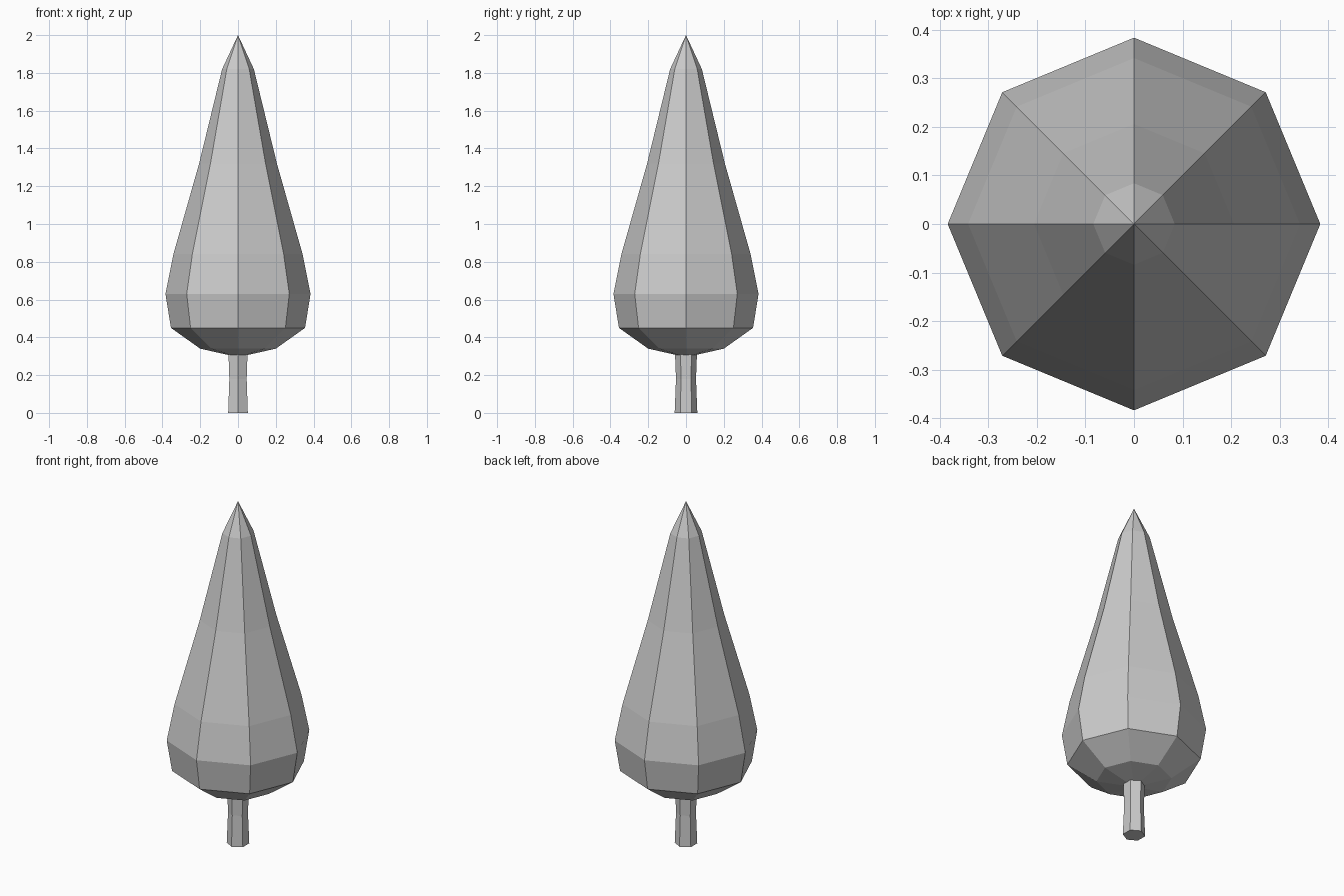
import bpy, bmesh
from math import cos, sin, pi

if "Cube" in bpy.data.objects:
    bpy.data.objects.remove(bpy.data.objects["Cube"])


def lathe(name, profile, sides, start=0.0):
    """Faceted solid of revolution; a radius of 0 makes a pole."""
    bm = bmesh.new()
    rings = []
    for r, z in profile:
        n = sides if r > 0 else 1
        rings.append([bm.verts.new((r * cos(start + 2 * pi * i / sides),
                                    r * sin(start + 2 * pi * i / sides), z))
                      for i in range(n)])
    for a, b in zip(rings, rings[1:]):
        for i in range(sides):
            j = (i + 1) % sides
            quad = [a[i % len(a)], a[j % len(a)], b[j % len(b)], b[i % len(b)]]
            bm.faces.new(list(dict.fromkeys(quad)))
    # cap open ends
    for ring in (rings[0], rings[-1]):
        if len(ring) > 1:
            bm.faces.new(ring)
    bmesh.ops.recalc_face_normals(bm, faces=bm.faces)
    mesh = bpy.data.meshes.new(name)
    bm.to_mesh(mesh)
    bm.free()
    obj = bpy.data.objects.new(name, mesh)
    bpy.context.collection.objects.link(obj)
    return obj


# Foliage: eight-sided teardrop, corners on the x and y axes
lathe("foliage", [(0, 0.295), (0.2, 0.34), (0.355, 0.45), (0.384, 0.63),
                  (0.342, 0.84), (0.206, 1.32), (0.084, 1.82), (0, 2.0)], 8)

# Trunk: six-sided, slightly waisted, corners on the y axis
lathe("trunk", [(0.06, 0), (0.053, 0.18), (0.058, 0.31)], 6, pi / 2)
